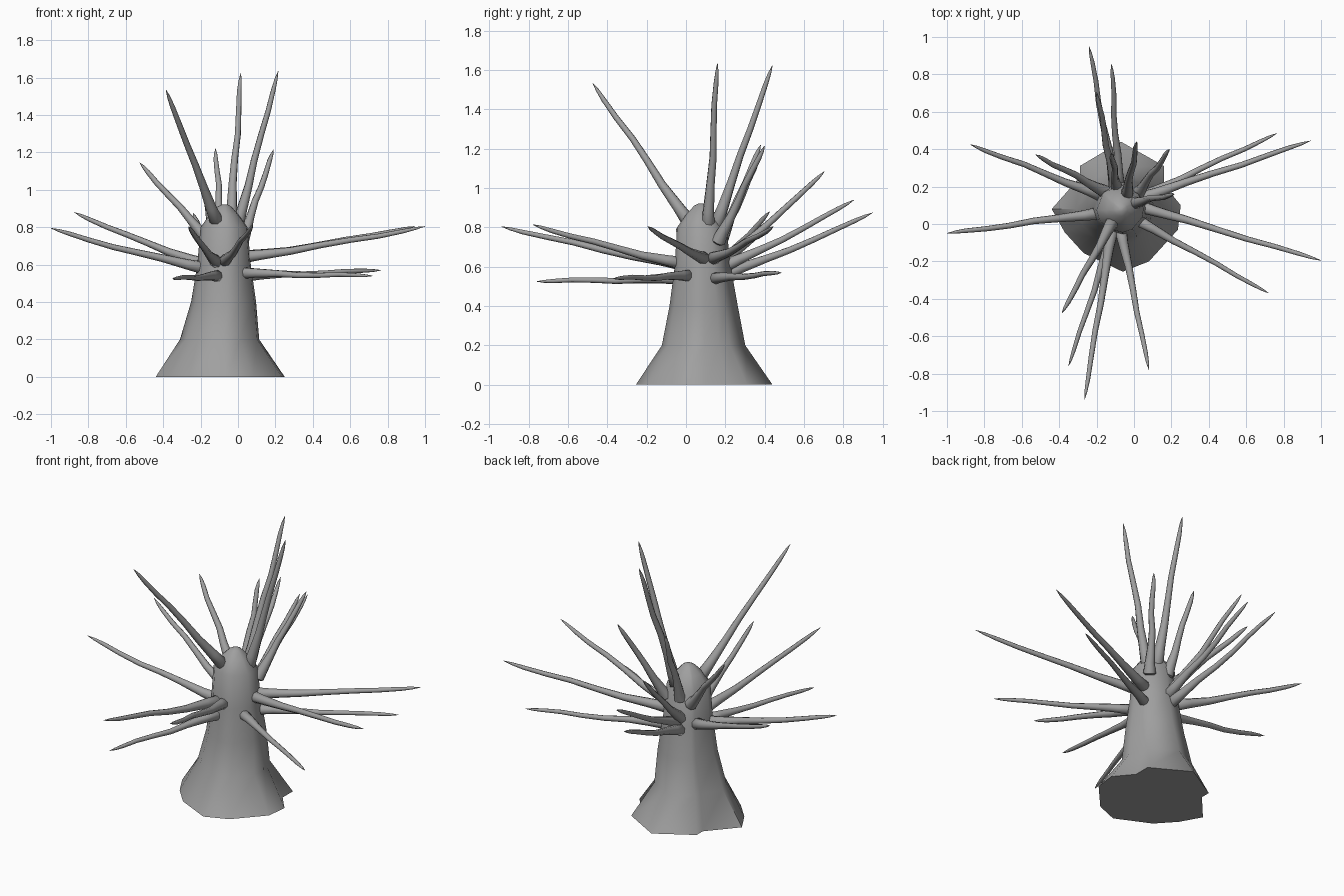
import bpy, bmesh, math, random
from mathutils import Vector

random.seed(4)
if "Cube" in bpy.data.objects:
    bpy.data.objects.remove(bpy.data.objects["Cube"])

bark = bpy.data.materials.new("grey bark")
bark.use_nodes = True
GREY = (0.35, 0.35, 0.35, 1)
bark.diffuse_color = GREY
bark.node_tree.nodes["Principled BSDF"].inputs["Base Color"].default_value = GREY


def loft(name, rings, angle):
    """Skin a list of equal-length point rings and close both ends."""
    bm = bmesh.new()
    loops = [[bm.verts.new(p) for p in ring] for ring in rings]
    for low, high in zip(loops, loops[1:]):
        for i in range(len(low)):
            j = (i + 1) % len(low)
            bm.faces.new((low[i], low[j], high[j], high[i]))
    bm.faces.new(loops[0][::-1])
    bm.faces.new(loops[-1])
    bmesh.ops.recalc_face_normals(bm, faces=bm.faces)
    mesh = bpy.data.meshes.new(name)
    bm.to_mesh(mesh)
    bm.free()
    mesh.materials.append(bark)
    obj = bpy.data.objects.new(name, mesh)
    bpy.context.collection.objects.link(obj)
    bpy.ops.object.select_all(action="DESELECT")
    obj.select_set(True)
    bpy.context.view_layer.objects.active = obj
    bpy.ops.object.shade_smooth_by_angle(angle=math.radians(angle))
    return obj


# Trunk: ragged root outline that becomes rounder and narrower with height
ROOT_CENTRE = Vector((-0.1, 0.095))
ROOT_RADIUS = 0.345
outline = [(-0.07, 0.44), (-0.29, 0.31), (-0.29, 0.25), (-0.44, 0.08),
           (-0.37, -0.045), (-0.27, -0.155), (-0.06, -0.255),
           (0.08, -0.2), (0.235, -0.03), (0.25, 0.1), (0.16, 0.21), (0.16, 0.31)]
# height, centre x, centre y, half width, roundness
levels = [(0, -0.1, 0.095, 0.345, 0), (0.2, -0.1, 0.09, 0.212, 0.5),
          (0.4, -0.078, 0.09, 0.174, 0.7), (0.6, -0.075, 0.085, 0.143, 0.8),
          (0.8, -0.075, 0.08, 0.126, 0.85), (0.87, -0.075, 0.078, 0.075, 0.9),
          (0.91, -0.072, 0.078, 0.037, 1), (0.923, -0.07, 0.078, 0.012, 1)]
trunk_rings = []
for z, cx, cy, half, roundness in levels:
    ring = []
    for p in outline:
        d = Vector(p) - ROOT_CENTRE
        r = d.length * (1 - roundness) + ROOT_RADIUS * roundness
        d = d.normalized() * r * half / ROOT_RADIUS
        ring.append((cx + d.x, cy + d.y, z))
    trunk_rings.append(ring)
loft("trunk", trunk_rings, 55)

# Branches: tapered, slightly wavy limbs from a base point to a pointed tip
TAPER = [(0, 0.024), (0.015, 0.035), (0.12, 0.028), (0.28, 0.021), (0.44, 0.0175),
         (0.6, 0.0155), (0.75, 0.014), (0.88, 0.012), (0.95, 0.008), (1, 0.001)]
SIDES = 8


def branch(name, base, tip, sag, thick):
    base, tip = Vector(base), Vector(tip)
    along = (tip - base).normalized()
    side = along.cross(Vector((0.3, 0.2, 1))).normalized()
    up = side.cross(along)
    phase = random.uniform(0, math.tau)
    rings = []
    for t, r in TAPER:
        wave = 0.005 * math.sin(math.pi * t)
        centre = base.lerp(tip, t)
        centre.z -= sag * math.sin(math.pi * t)
        centre += side * wave * math.sin(11 * t + phase)
        centre += up * wave * math.cos(9 * t + phase)
        ring = []
        for k in range(SIDES):
            a = math.tau * k / SIDES
            ring.append(centre + (side * math.cos(a) + up * math.sin(a)) * r * thick)
        rings.append(ring)
    loft(name, rings, 50)


crown = [((-0.11, 0.02, 0.82), (-0.385, -0.475, 1.535)),
         ((-0.04, 0.15, 0.8), (0.015, 0.44, 1.625)),
         ((-0.01, 0.11, 0.78), (0.215, 0.16, 1.635)),
         ((-0.09, 0.18, 0.74), (-0.12, 0.38, 1.22)),
         ((0.02, 0.16, 0.72), (0.19, 0.4, 1.215)),
         ((-0.15, 0.17, 0.72), (-0.525, 0.37, 1.145))]
limbs = [((-0.1, 0.19, 0.63), (-0.2, 0.705, 1.085)),
         ((-0.08, 0.19, 0.6), (-0.12, 0.855, 0.94)),
         ((-0.1, 0.19, 0.56), (-0.24, 0.95, 0.875)),
         ((-0.17, 0.15, 0.6), (-0.875, 0.425, 0.88)),
         ((-0.17, 0.06, 0.58), (-1.0, -0.05, 0.795)),
         ((0.01, 0.1, 0.64), (1.0, -0.195, 0.805)),
         ((0.01, 0.13, 0.64), (0.945, 0.445, 0.805)),
         ((-0.115, -0.02, 0.615), (-0.265, -0.94, 0.805)),
         ((-0.075, -0.01, 0.615), (0.08, -0.78, 0.815))]
low_limbs = [((-0.11, -0.04, 0.54), (-0.35, -0.76, 0.525)),
             ((0.02, 0.02, 0.555), (0.72, -0.37, 0.54)),
             ((0.03, 0.14, 0.54), (0.765, 0.485, 0.57))]
for label, group, sag, thick in (("crown_branch", crown, 0.0, 1.05),
                                 ("side_branch", limbs, 0.012, 1.0),
                                 ("low_branch", low_limbs, 0.0, 0.9)):
    for n, (start, end) in enumerate(group, 1):
        branch(f"{label}_{n}", start, end, sag, thick)
